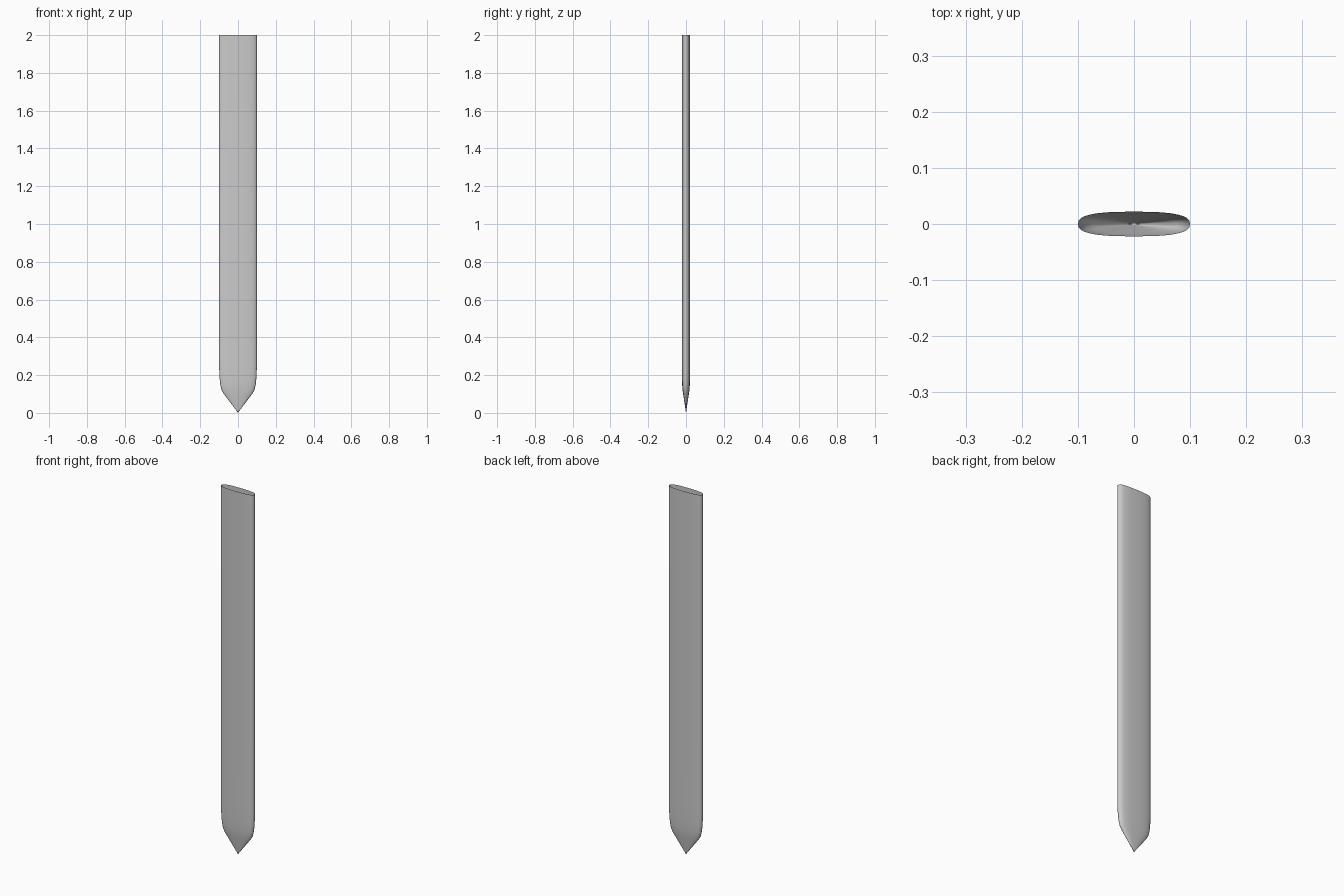
import bpy, bmesh, math

if "Cube" in bpy.data.objects:
    bpy.data.objects.remove(bpy.data.objects["Cube"])

SIDES = 32
# profile of the blade: height, half width, half depth
PROFILE = [(2.0, 0.1, 0.022), (0.25, 0.1, 0.022), (0.19, 0.098, 0.0215),
           (0.15, 0.094, 0.0205), (0.12, 0.087, 0.018), (0.1, 0.075, 0.0155),
           (0.05, 0.037, 0.0075), (0.015, 0.010, 0.0025)]


def ring(bm, z, a, b, power=2.7):
    """One rounded, flattened cross-section."""
    verts = []
    for i in range(SIDES):
        t = 2 * math.pi * i / SIDES
        c, s = math.cos(t), math.sin(t)
        x = math.copysign(abs(c) ** (2 / power), c) * a
        y = math.copysign(abs(s) ** (2 / power), s) * b
        verts.append(bm.verts.new((x, y, z)))
    return verts


# open-topped flat tube closing to a point at the bottom
bm = bmesh.new()
rings = [ring(bm, *p) for p in PROFILE]
for upper, lower in zip(rings, rings[1:]):
    for i in range(SIDES):
        j = (i + 1) % SIDES
        bm.faces.new((upper[i], lower[i], lower[j], upper[j]))
tip = bm.verts.new((0, 0, 0))
for i in range(SIDES):
    bm.faces.new((rings[-1][i], tip, rings[-1][(i + 1) % SIDES]))
bmesh.ops.recalc_face_normals(bm, faces=bm.faces)
for f in bm.faces:
    f.smooth = True

mesh = bpy.data.meshes.new("pointed_blade")
bm.to_mesh(mesh)
bm.free()
bpy.context.collection.objects.link(bpy.data.objects.new("pointed_blade", mesh))
